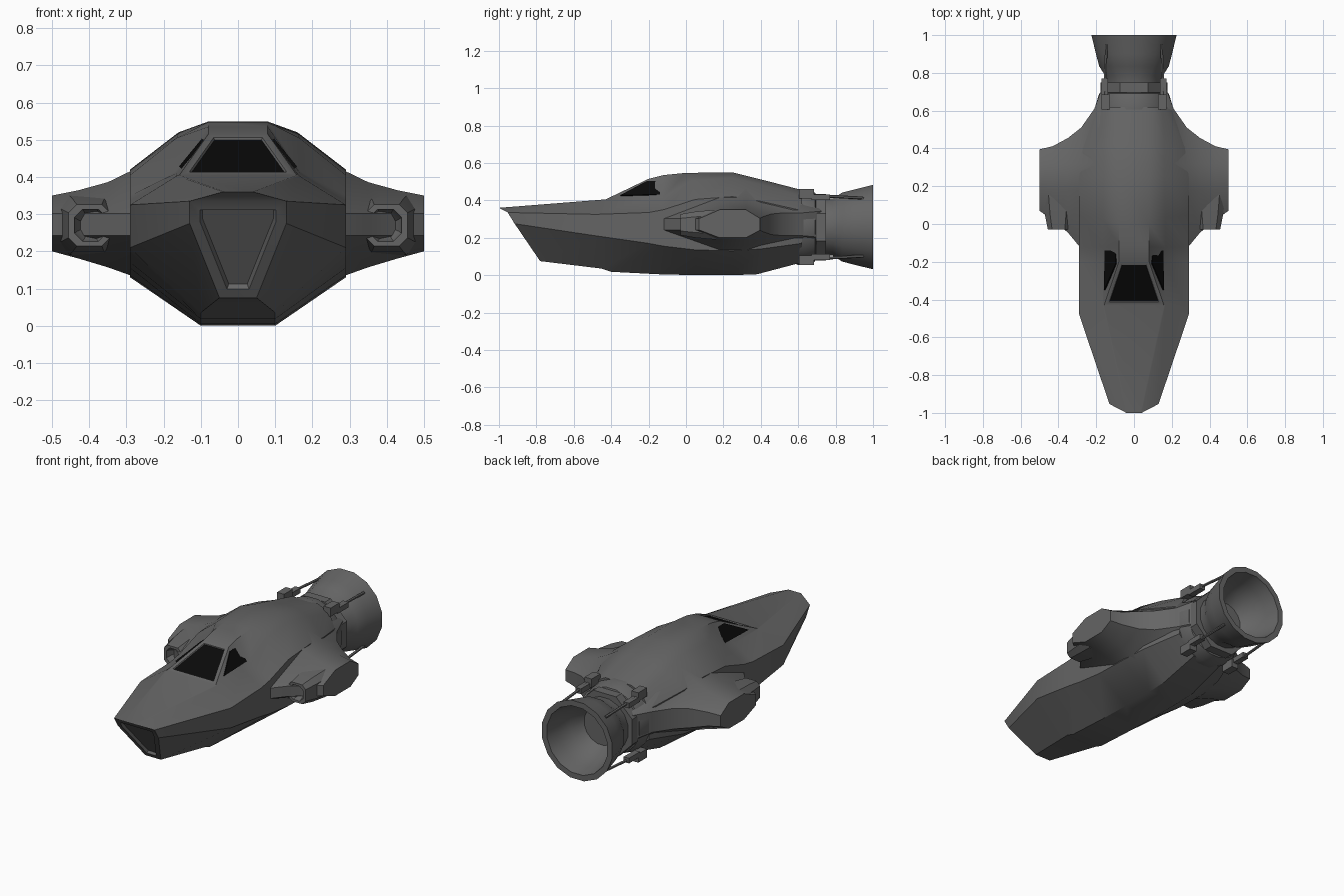
import bpy, bmesh, math
from mathutils import Matrix, Vector

if "Cube" in bpy.data.objects:
    bpy.data.objects.remove(bpy.data.objects["Cube"])


def material(name, v):
    m = bpy.data.materials.new(name)
    m.diffuse_color = (v, v, v, 1)
    m.use_nodes = True
    m.node_tree.nodes["Principled BSDF"].inputs["Base Color"].default_value = m.diffuse_color
    return m


GREY = material("hull grey", 0.13)
BLACK = material("window black", 0.003)
CZ = 0.257  # engine axis height


def finish(name, bm, mats=(GREY,), mirror=False, angle=35):
    me = bpy.data.meshes.new(name)
    bm.to_mesh(me)
    bm.free()
    ob = bpy.data.objects.new(name, me)
    bpy.context.collection.objects.link(ob)
    for m in mats:
        me.materials.append(m)
    if mirror:
        ob.modifiers.new("Mirror", 'MIRROR').use_clip = False
    bpy.context.view_layer.objects.active = ob
    bpy.ops.object.select_all(action='DESELECT')
    ob.select_set(True)
    if angle:
        bpy.ops.object.shade_smooth_by_angle(angle=math.radians(angle))
    return ob


def loft(bm, rings, cap0=True, cap1=True):
    """Bridge closed rings of points; returns rows of side faces and the vertex rings."""
    vr = [[bm.verts.new(p) for p in r] for r in rings]
    n = len(vr[0])
    rows = [[bm.faces.new((a[i], a[(i + 1) % n], b[(i + 1) % n], b[i])) for i in range(n)]
            for a, b in zip(vr, vr[1:])]
    if cap0:
        bm.faces.new(vr[0])
    if cap1:
        bm.faces.new(vr[-1])
    return rows, vr


def lathe(name, profile, sides, closed=False, phase=0.5):
    bm = bmesh.new()
    rings = [[(r * math.cos(2 * math.pi * (i + phase) / sides), y,
               CZ + r * math.sin(2 * math.pi * (i + phase) / sides)) for i in range(sides)]
             for r, y in profile]
    loft(bm, rings)
    bmesh.ops.recalc_face_normals(bm, faces=bm.faces)
    return finish(name, bm)


# Main hull: half sections from bottom edge to roof edge, mirrored into rings
sections = [
    [(.05, -.78, .075), (.13, -.916, .275), (.13, -.953, .335), (.04, -1, .36), (.035, -1, .36)],
    [(.10, -.45, .035), (.29, -.48, .21), (.29, -.48, .325), (.165, -.43, .403), (.158, -.43, .405)],
    [(.10, -.40, .018), (.29, -.20, .17), (.29, -.20, .335), (.167, -.20, .41), (.08, -.20, .515)],
    [(.10, -.15, .005), (.29, -.12, .155), (.29, -.12, .35), (.168, -.125, .415), (.08, -.12, .535)],
    [(.10, .05, 0), (.29, .05, .135), (.29, .05, .405), (.165, .03, .505), (.08, 0, .547)],
    [(.10, .25, 0), (.29, .25, .13), (.29, .25, .42), (.16, .25, .52), (.08, .25, .549)],
    [(.10, .38, .005), (.27, .40, .14), (.27, .40, .395), (.16, .42, .48), (.08, .42, .507)],
    [(.09, .62, .068), (.195, .62, .17), (.195, .62, .345), (.15, .62, .42), (.085, .62, .455)],
]
bm = bmesh.new()
rows, vr = loft(bm, [s + [(-x, y, z) for x, y, z in reversed(s)] for s in sections], cap0=False)
n0 = vr[0]
bm.faces.new(n0[2:8])
nose = bm.faces.new(n0[0:3] + n0[7:10])
bmesh.ops.recalc_face_normals(bm, faces=bm.faces)
# recessed nose hatch and windscreen
bmesh.ops.inset_region(bm, faces=[nose], thickness=.028, use_even_offset=True)
bmesh.ops.inset_region(bm, faces=[nose], thickness=.007, depth=-.014, use_even_offset=True)
glass = rows[1][4]
bmesh.ops.inset_region(bm, faces=[glass], thickness=.02, use_even_offset=True)
bmesh.ops.inset_region(bm, faces=[glass], thickness=.003, depth=-.006, use_even_offset=True)
glass.material_index = 1
finish("hull", bm, (GREY, BLACK))

# Side windows: thin plates lying on the cabin flank
bm = bmesh.new()
pts = [(-.35, .425), (-.21, .5), (-.14, .5), (-.14, .428)]
rings = [[(.167 - (z - .41) * .82 + d, y, z + d * .8) for y, z in pts] for d in (-.003, .004)]
loft(bm, rings)
bmesh.ops.recalc_face_normals(bm, faces=bm.faces)
finish("side_windows", bm, (BLACK,), mirror=True, angle=0)

# Stub wings: octagonal sections lofted outwards (x, front y, rear y, low z, high z, rear half height)
stations = [
    (.15, -.20, .74, .06, .49, .075), (.17, -.19, .72, .065, .485, .07),
    (.21, -.17, .61, .09, .465, .06), (.28, -.13, .51, .132, .42, .06),
    (.35, -.045, .455, .157, .386, .055), (.43, .02, .412, .181, .364, .04),
    (.50, .07, .395, .20, .35, .032)]
bm = bmesh.new()
rings = []
for x, y0, y1, z0, z1, h in stations:
    c = .272
    rings.append([(x, y0, c - .03), (x, .18, z0), (x, .32, z0), (x, y1, c - h),
                  (x, y1, c + h), (x, .32, z1), (x, .18, z1), (x, y0, c + .03)])
loft(bm, rings)
bmesh.ops.recalc_face_normals(bm, faces=bm.faces)
finish("stub_wings", bm, mirror=True)

# Forward thruster pods: chamfered square housings with a hollow mouth and inner cone
bm = bmesh.new()


def chamfered(cx, y, w, k):
    q = [(w, -w * k), (w, w * k), (w * k, w), (-w * k, w), (-w, w * k), (-w, -w * k),
         (-w * k, -w), (w * k, -w)]
    return [(cx + a, y, .27 + b) for a, b in q]


loft(bm, [chamfered(.405, .16, .08, .6), chamfered(.402, .05, .07, .6),
          chamfered(.40, -.03, .056, .6), chamfered(.397, -.03, .043, .5),
          chamfered(.397, .0, .036, .45), chamfered(.397, .035, .012, .45)])
bmesh.ops.recalc_face_normals(bm, faces=bm.faces)
finish("thruster_pods", bm, mirror=True, angle=25)

# Engine: collar, eight-sided clamp ring and hollow bell
lathe("engine_collar", [(.205, .59), (.207, .63), (.188, .69), (.16, .70)], 16)
lathe("clamp_ring", [(.15, .695), (.192, .695), (.192, .748), (.15, .748)], 8)
lathe("engine_bell", [(.155, .70), (.155, .785), (.188, .835), (.205, .90), (.23, 1.0),
                      (.197, 1.0), (.18, .92), (.155, .84), (.11, .78)], 16)

# Four support struts with brackets around the engine
bm = bmesh.new()


def box(center, size):
    mat = Matrix.Translation(center) @ Matrix.Diagonal((*size, 1))
    bmesh.ops.create_cube(bm, size=1, matrix=mat)


for s in (-1, 1):
    box((.15, .645, CZ + s * .178), (.045, .08, .05))
    box((.155, .72, CZ + s * .16), (.035, .10, .03))
    a, b = Vector((.157, .64, CZ + s * .172)), Vector((.146, .95, CZ + s * .155))
    d = b - a
    rot = d.to_track_quat('Z', 'Y').to_matrix().to_4x4()
    bmesh.ops.create_cone(bm, cap_ends=True, segments=6, radius1=.008, radius2=.008,
                          depth=d.length, matrix=Matrix.Translation((a + b) / 2) @ rot)
finish("engine_struts", bm, mirror=True)
